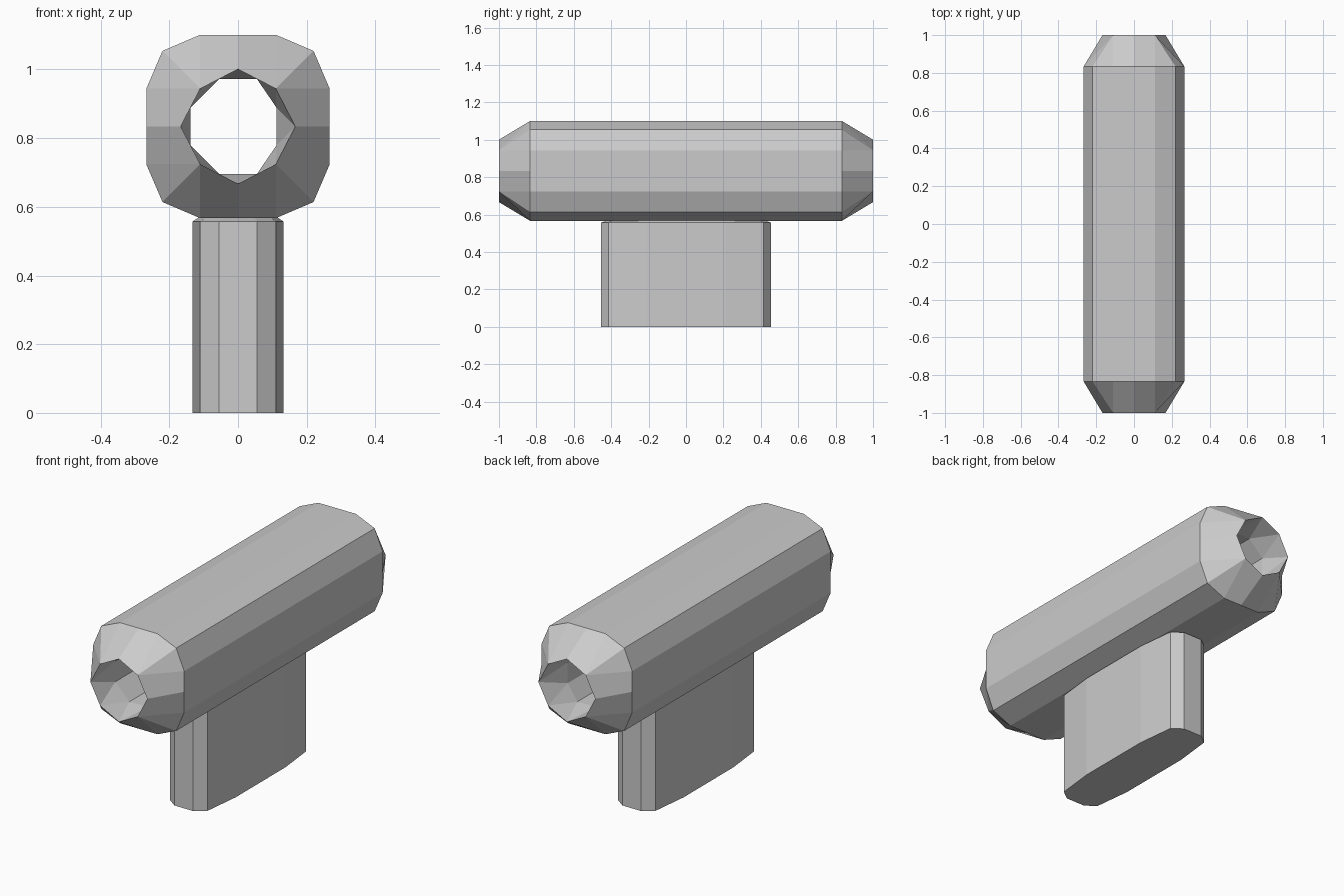
import bpy, bmesh

if "Cube" in bpy.data.objects:
    bpy.data.objects.remove(bpy.data.objects["Cube"])

ZC = 0.834  # height of the tube axis


def rotate_quarters(points):
    """Repeat a quarter profile four times around the axis."""
    out = []
    for _ in range(4):
        out += points
        points = [(-v, u) for u, v in points]
    return out


def ring(bm, pts, y):
    return [bm.verts.new((x, y, ZC + z)) for x, z in pts]


def face(bm, verts):
    bm.faces.new(list(dict.fromkeys(verts)))


def finish(bm, name):
    bmesh.ops.recalc_face_normals(bm, faces=bm.faces)
    me = bpy.data.meshes.new(name)
    bm.to_mesh(me)
    bm.free()
    ob = bpy.data.objects.new(name, me)
    bpy.context.collection.objects.link(ob)
    return ob


# Hollow tube: outer shell, faceted end caps, through bore
bm = bmesh.new()
outer_pts = rotate_quarters([(.267, 0), (.267, .11), (.22, .22), (.11, .267)])
mouth_pts = rotate_quarters([(.167, 0), (.11, .11)])
bore_pts = []
for i in range(8):
    (ax, az), (bx, bz) = mouth_pts[i], mouth_pts[(i + 1) % 8]
    bore_pts.append((min((ax + bx) / 2, .112), (az + bz) / 2))

shells, bores = [], []
for s in (-1, 1):
    outer = ring(bm, outer_pts, s * .833)
    mouth = ring(bm, mouth_pts, s)
    bore = ring(bm, bore_pts, s * .833)
    for i in range(16):
        # three corner points of each outer quarter share one mouth vertex
        m = [2 * (k // 4) + (k % 4 > 0) for k in (i, (i + 1) % 16)]
        face(bm, [outer[i], outer[(i + 1) % 16], mouth[m[1]], mouth[m[0]]])
    for i in range(8):
        j = (i + 1) % 8
        face(bm, [mouth[i], mouth[j], bore[i]])
        face(bm, [mouth[j], bore[j], bore[i]])
    shells.append(outer)
    bores.append(bore)
for a, b in (shells, bores):
    n = len(a)
    for i in range(n):
        j = (i + 1) % n
        face(bm, [a[i], a[j], b[j], b[i]])
finish(bm, "hollow_tube")

# Flat post with a small chamfer under the tube
bm = bmesh.new()
half = [(.133, -.21), (.133, .21), (.11, .415), (.055, .455)]
foot = half + [(-.055, .455), (-.11, .415)]
foot += [(-.133, .21), (-.133, -.21), (-.11, -.415), (-.055, -.455),
         (.055, -.455), (.11, -.415)]
levels = []
for z, sx, sy in ((0, 1, 1), (.557, 1, 1), (.572, .83, .91)):
    levels.append([bm.verts.new((x * sx, y * sy, z)) for x, y in foot])
for a, b in zip(levels, levels[1:]):
    for i in range(len(foot)):
        j = (i + 1) % len(foot)
        face(bm, [a[i], a[j], b[j], b[i]])
face(bm, levels[0])
face(bm, levels[-1])
finish(bm, "support_post")
